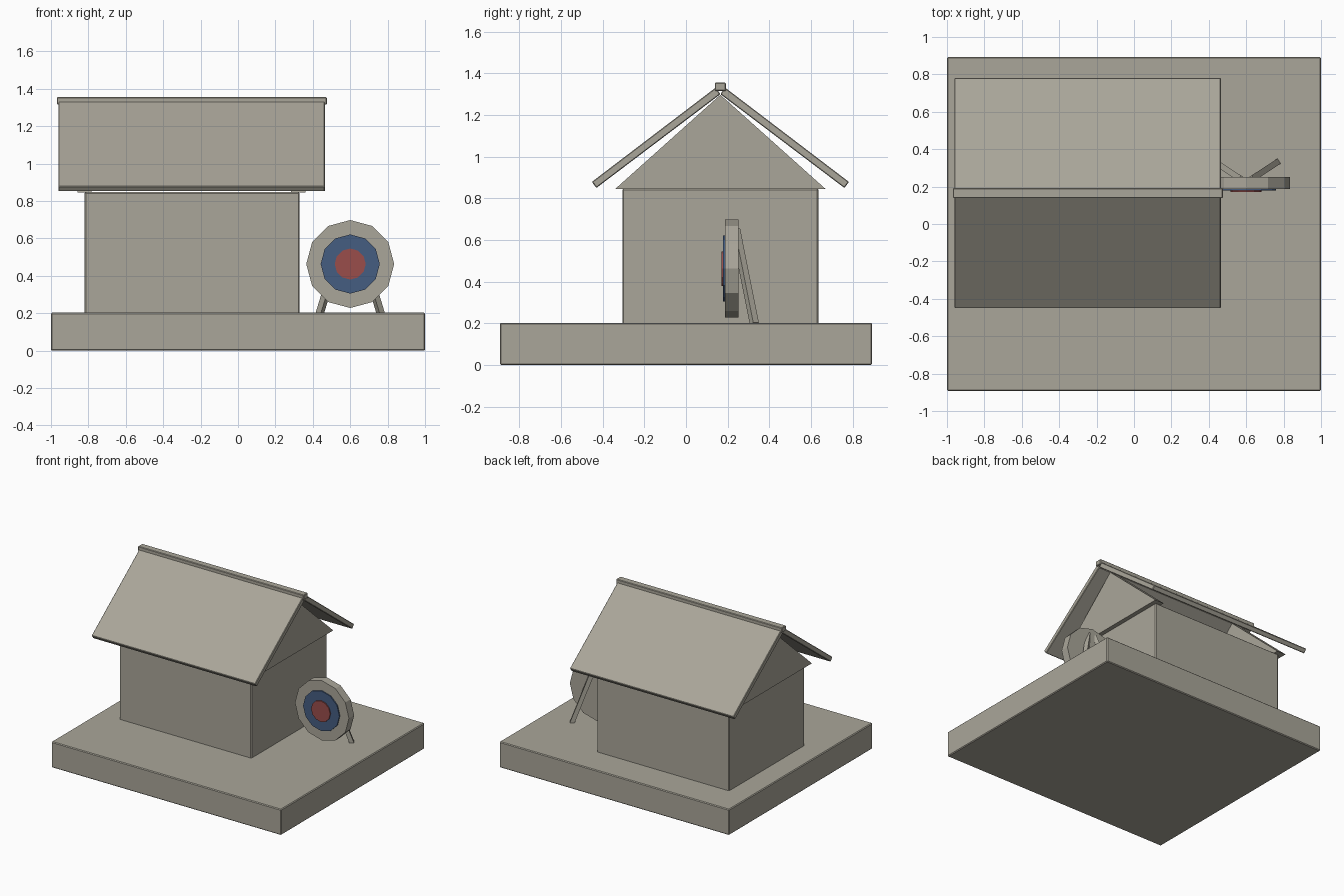
import bpy
import math
from mathutils import Vector

if "Cube" in bpy.data.objects:
    bpy.data.objects.remove(bpy.data.objects["Cube"], do_unlink=True)


def material(name, rgb):
    m = bpy.data.materials.new(name)
    m.use_nodes = True
    m.diffuse_color = (*rgb, 1)
    m.node_tree.nodes["Principled BSDF"].inputs["Base Color"].default_value = (*rgb, 1)
    return m


STONE = material("warm grey", (0.40, 0.38, 0.32))
BLUE = material("target blue", (0.06, 0.11, 0.22))
RED = material("target red", (0.32, 0.075, 0.07))


def finish(obj, name, mat, bevel=0):
    obj.name = name
    obj.data.materials.append(mat)
    if bevel:
        mod = obj.modifiers.new("Bevel", "BEVEL")
        mod.width = bevel
        mod.segments = 1
    return obj


def box(name, low, high, mat=STONE, bevel=0.006):
    low, high = Vector(low), Vector(high)
    bpy.ops.mesh.primitive_cube_add(size=1, location=(low + high) / 2)
    obj = bpy.context.object
    obj.scale = high - low
    bpy.ops.object.transform_apply(location=False, rotation=False, scale=True)
    return finish(obj, name, mat, bevel)


def prism(name, profile, x0, x1, bevel=0):
    """Extrude a (y, z) profile along x."""
    n = len(profile)
    verts = [(x, y, z) for x in (x0, x1) for y, z in profile]
    faces = [tuple(reversed(range(n))), tuple(range(n, 2 * n))]
    faces += [(i, (i + 1) % n, n + (i + 1) % n, n + i) for i in range(n)]
    mesh = bpy.data.meshes.new(name)
    mesh.from_pydata(verts, [], faces)
    obj = bpy.data.objects.new(name, mesh)
    bpy.context.collection.objects.link(obj)
    bpy.context.view_layer.objects.active = obj
    bpy.ops.object.select_all(action="DESELECT")
    obj.select_set(True)
    bpy.ops.object.mode_set(mode="EDIT")
    bpy.ops.mesh.select_all(action="SELECT")
    bpy.ops.mesh.normals_make_consistent(inside=False)
    bpy.ops.object.mode_set(mode="OBJECT")
    return finish(obj, name, STONE, bevel)


def disc(name, radius, front, back, mat):
    """Twelve-sided plate facing the front."""
    bpy.ops.mesh.primitive_cylinder_add(
        vertices=12, radius=radius, depth=back - front,
        location=(0.6, (front + back) / 2, 0.463), rotation=(math.pi / 2, 0, 0))
    return finish(bpy.context.object, name, mat)


def strut(name, foot, top, width):
    foot, top = Vector(foot), Vector(top)
    bpy.ops.mesh.primitive_cube_add(size=1, location=(foot + top) / 2)
    obj = bpy.context.object
    obj.scale = (width, width, (top - foot).length)
    obj.rotation_euler = (top - foot).to_track_quat("Z", "Y").to_euler()
    return finish(obj, name, STONE)


# Ground slab and house walls
MID = 0.165
FLOOR, EAVE, APEX = 0.203, 0.847, 1.297
box("ground_slab", (-1, -0.893, 0), (1, 0.893, FLOOR))
box("house_walls", (-0.82, MID - 0.47, FLOOR - 0.01), (0.33, MID + 0.47, EAVE))

# Gable plates over both end walls
gable = [(MID - 0.505, EAVE - 0.002), (MID + 0.505, EAVE - 0.002), (MID, APEX)]
for side, x in (("right", -0.82), ("left", 0.322)):
    prism("gable_" + side, gable, x - 0.038, x + 0.038)

# Two sloping roof slabs and the ridge cap
for side, s in (("front", -1), ("back", 1)):
    slope = [(0, APEX + 0.003), (0.595, 0.85), (0.617, 0.879), (0.022, 1.332)]
    prism("roof_" + side, [(MID + s * y, z) for y, z in slope], -0.96, 0.465, 0.004)
box("roof_ridge", (-0.968, MID - 0.027, 1.315), (0.475, MID + 0.027, 1.355), bevel=0.004)

# Archery target with rear legs
disc("target_board", 0.235, 0.187, 0.252, STONE)
disc("target_ring", 0.158, 0.178, 0.187, BLUE)
disc("target_centre", 0.083, 0.17, 0.178, RED)
for side, s in (("right", -1), ("left", 1)):
    strut("target_leg_" + side, (0.6 + s * 0.163, 0.328, FLOOR - 0.004),
          (0.6 + s * 0.025, 0.238, 0.65), 0.032)
